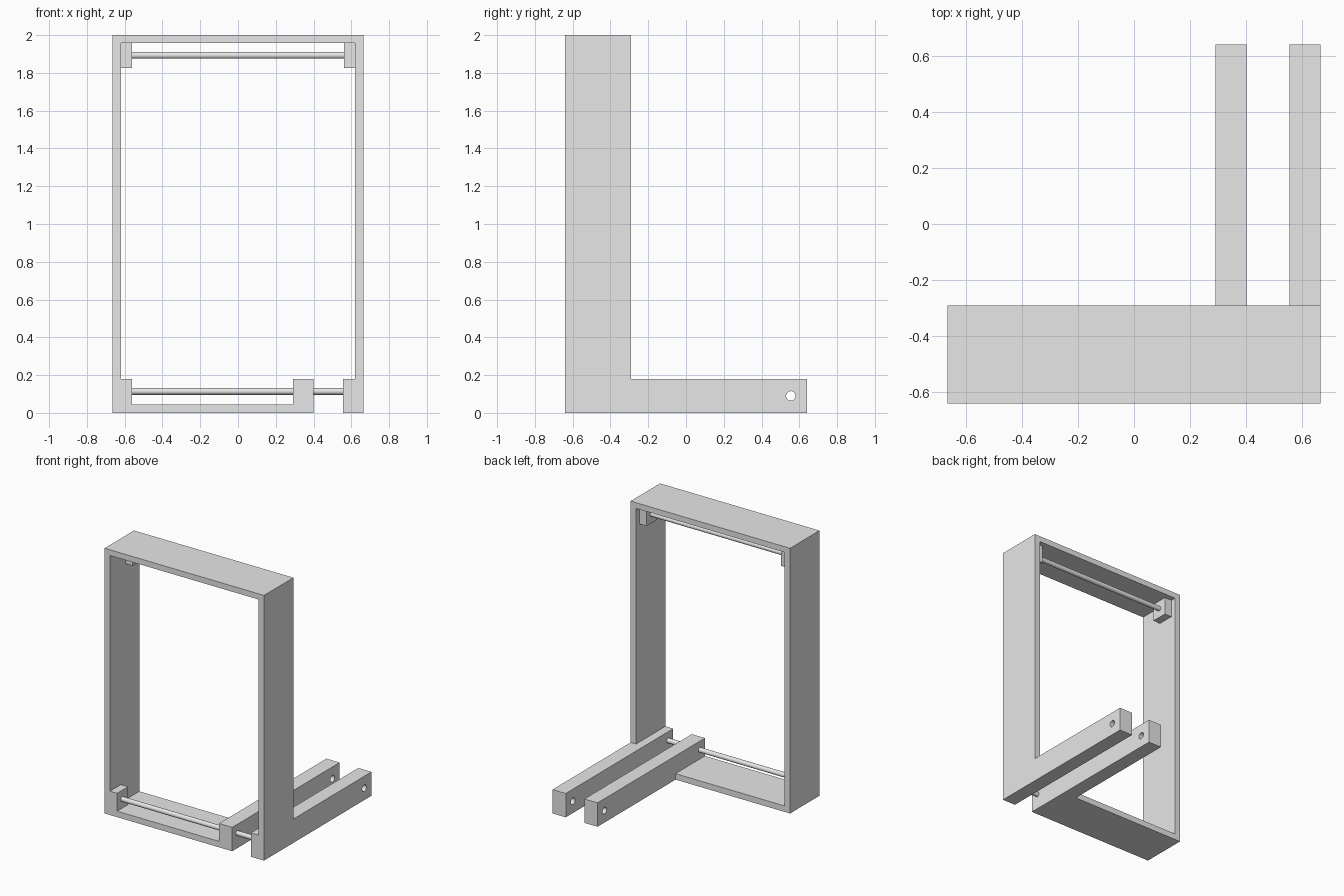
import bpy
import bmesh
from math import pi
from mathutils import Matrix

cube = bpy.data.objects.get("Cube")
if cube:
    bpy.data.objects.remove(cube, do_unlink=True)

grey = bpy.data.materials.new("light grey")
grey.use_nodes = True
grey.diffuse_color = (0.8, 0.8, 0.8, 1)
grey.node_tree.nodes["Principled BSDF"].inputs["Base Color"].default_value = (0.8, 0.8, 0.8, 1)

FRONT, BACK, ARM_END = -0.64, -0.29, 0.64
HALF, INNER, BLOCK = 0.665, 0.62, 0.56    # outer side, inner side, block face
FLOOR, ARM_TOP, CEILING = 0.045, 0.18, 1.957


def finish(name, bm):
    bmesh.ops.recalc_face_normals(bm, faces=bm.faces)
    mesh = bpy.data.meshes.new(name)
    bm.to_mesh(mesh)
    bm.free()
    mesh.materials.append(grey)
    obj = bpy.data.objects.new(name, mesh)
    bpy.context.collection.objects.link(obj)
    return obj


def prism(name, outline, y0, y1):
    """Extrude an x-z outline from y0 to y1."""
    bm = bmesh.new()
    face = bm.faces.new([bm.verts.new((x, y0, z)) for x, z in outline])
    new = bmesh.ops.extrude_face_region(bm, geom=[face])["geom"]
    moved = [v for v in new if isinstance(v, bmesh.types.BMVert)]
    bmesh.ops.translate(bm, verts=moved, vec=(0, y1 - y0, 0))
    return finish(name, bm)


def box(name, x0, x1, y0, y1, z0, z1):
    return prism(name, [(x0, z0), (x1, z0), (x1, z1), (x0, z1)], y0, y1)


def rod(name, x0, x1, y, z, radius):
    """Round bar along x."""
    bm = bmesh.new()
    turn = Matrix.Translation(((x0 + x1) / 2, y, z)) @ Matrix.Rotation(pi / 2, 4, "Y")
    bmesh.ops.create_cone(bm, cap_ends=True, segments=32, radius1=radius,
                          radius2=radius, depth=x1 - x0, matrix=turn)
    for f in bm.faces:
        f.smooth = len(f.verts) == 4
    for e in bm.edges:
        e.smooth = all(f.smooth for f in e.link_faces)
    return finish(name, bm)


# Upright frame, with a gap in its floor between the two arm roots
arms = {"inner_arm": (0.29, 0.40), "outer_arm": (0.555, HALF)}
(a0, a1), (b0, b1) = arms.values()
prism("frame", [
    (a1, 0), (-HALF, 0), (-HALF, 2), (HALF, 2), (HALF, 0), (b0, 0),
    (b0, ARM_TOP), (INNER, ARM_TOP), (INNER, CEILING), (-INNER, CEILING),
    (-INNER, FLOOR), (a0, FLOOR), (a0, ARM_TOP), (a1, ARM_TOP)], FRONT, BACK)

# Arms reaching backwards, drilled near the end
drill = rod("drill_cutter", 0.2, 0.8, 0.555, 0.09, 0.025)
drill.hide_render = True
drill.hide_viewport = True
for name, (x0, x1) in arms.items():
    arm = box(name, x0, x1, BACK, ARM_END, 0, ARM_TOP)
    hole = arm.modifiers.new("hole", "BOOLEAN")
    hole.operation = "DIFFERENCE"
    hole.solver = "EXACT"
    hole.object = drill

# Blocks that hold the rods
box("lower_rod_block", -INNER, -BLOCK, FRONT, FRONT + 0.13, FLOOR, ARM_TOP)
for side, (x0, x1) in {"left": (BLOCK, INNER), "right": (-INNER, -BLOCK)}.items():
    box(side + "_upper_rod_block", x0, x1, -0.455, -0.33, 1.825, CEILING)

# Rods
rod("lower_rod", -0.59, 0.59, -0.58, 0.114, 0.018)
rod("upper_rod", -0.59, 0.59, -0.39, 1.893, 0.018)
